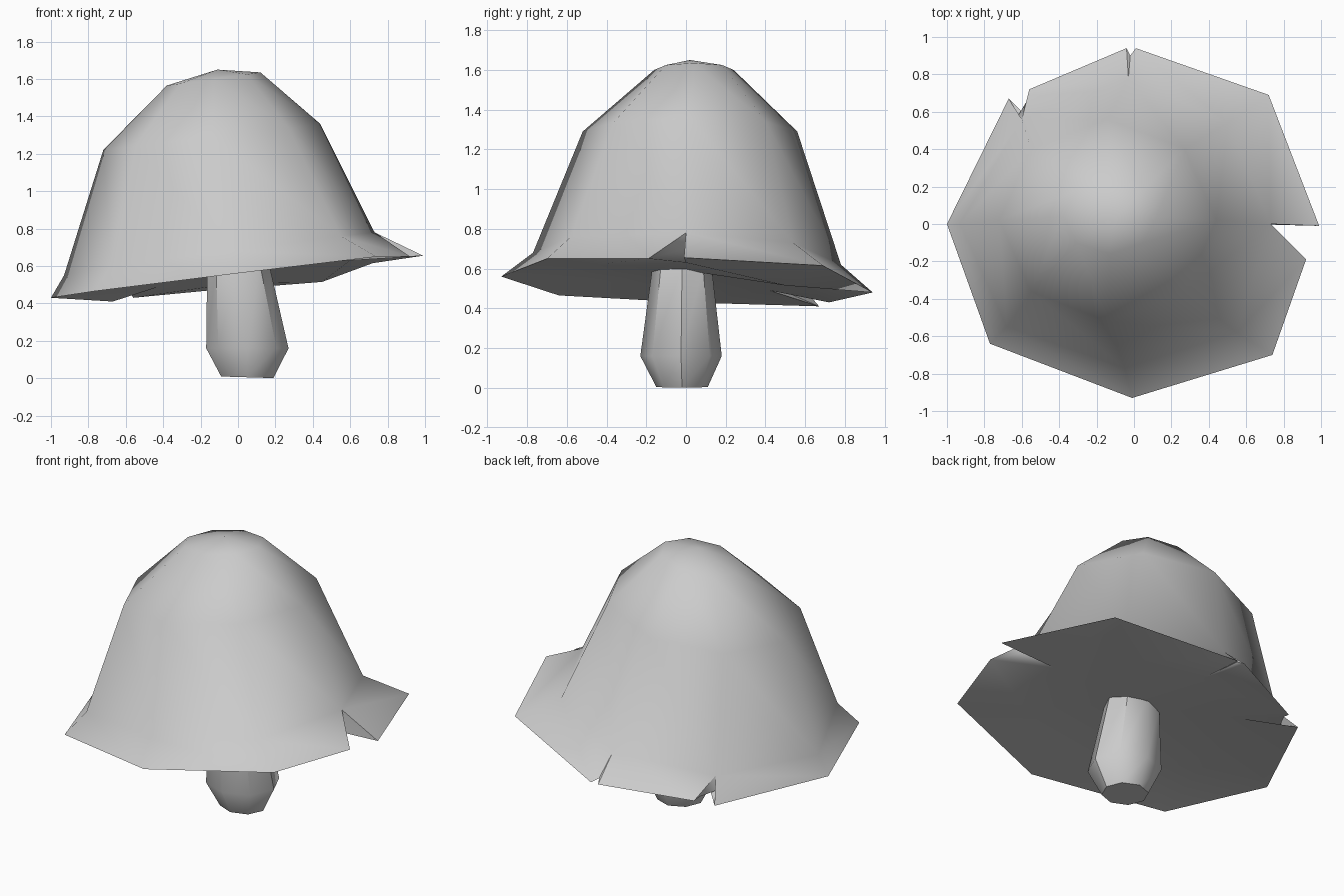
import bpy
import math

if "Cube" in bpy.data.objects:
    bpy.data.objects.remove(bpy.data.objects["Cube"])


def build(name, verts, faces, angle):
    mesh = bpy.data.meshes.new(name)
    mesh.from_pydata(verts, [], faces)
    obj = bpy.data.objects.new(name, mesh)
    bpy.context.collection.objects.link(obj)
    bpy.ops.object.select_all(action='DESELECT')
    obj.select_set(True)
    bpy.context.view_layer.objects.active = obj
    bpy.ops.object.mode_set(mode='EDIT')
    bpy.ops.mesh.select_all(action='SELECT')
    bpy.ops.mesh.normals_make_consistent(inside=False)
    bpy.ops.object.mode_set(mode='OBJECT')
    bpy.ops.object.shade_smooth_by_angle(angle=math.radians(angle))
    return obj


def ring(cx, cy, cz, rx, ry, tilt=0.0, turn=0.0):
    # eight-sided ellipse whose height rises along x by the tilt
    pts = []
    for i in range(8):
        a = math.radians(45 * i + turn)
        x, y = rx * math.cos(a), ry * math.sin(a)
        pts.append((cx + x, cy + y, cz + tilt * x))
    return pts


def loft(a, b):
    return [(a + i, a + (i + 1) % 8, b + (i + 1) % 8, b + i) for i in range(8)]


# Cap: domed rings, knee ring, torn rim and shallow underside
apex = (-0.11, 0.02, 1.65)
top = ring(-0.13, 0.04, 1.60, 0.25, 0.20, 0.14)
shoulder = ring(-0.14, 0.02, 1.29, 0.58, 0.54, 0.12)
knee = [(0.73, 0, 0.78), (0.50, 0.54, 0.73), (-0.03, 0.78, 0.62),
        (-0.60, 0.56, 0.54), (-0.93, 0, 0.55), (-0.68, -0.55, 0.60),
        (-0.05, -0.77, 0.68), (0.55, -0.58, 0.76)]
under = [(0.60, 0, 0.63), (0.45, 0.50, 0.515), (0, 0.60, 0.51),
         (-0.42, 0.42, 0.49), (-0.60, 0, 0.50), (-0.45, -0.42, 0.54),
         (0, -0.60, 0.58), (0.45, -0.45, 0.62)]
# each rim point is (sector, position); inward points form the tears
rim = [(0, (0.73, 0, 0.70)), (0, (0.99, -0.01, 0.655)), (1, (0.72, 0.69, 0.615)),
       (2, (0.01, 0.94, 0.48)), (2, (-0.02, 0.90, 0.50)), (2, (-0.04, 0.94, 0.48)),
       (3, (-0.56, 0.72, 0.43)), (3, (-0.565, 0.67, 0.44)), (3, (-0.65, 0.53, 0.47)),
       (3, (-0.67, 0.67, 0.41)), (4, (-1.0, 0, 0.43)), (5, (-0.77, -0.64, 0.465)),
       (6, (-0.01, -0.93, 0.56)), (7, (0.74, -0.70, 0.65)), (0, (0.92, -0.19, 0.65))]
verts = top + shoulder + knee + under + [p for _, p in rim]
verts += [apex, (0.05, 0, 0.59)]
n = len(rim)
tip, middle = 32 + n, 33 + n
faces = loft(0, 8) + loft(8, 16)
for i in range(8):
    faces.append((i, (i + 1) % 8, tip))
    faces.append((24 + i, 24 + (i + 1) % 8, middle))
for i in range(n):
    j = (i + 1) % n
    a, b = rim[i][0], rim[j][0]
    for start in (16, 24):
        if a == b:
            faces.append((start + a, 32 + i, 32 + j))
        else:
            faces.append((start + a, 32 + i, 32 + j, start + b))
build("mushroom_cap", verts, faces, 50)

# Stem: bulging eight-sided column
stem = (ring(0.05, -0.02, 0.005, 0.14, 0.13, -0.03) + ring(0.05, -0.025, 0.16, 0.22, 0.205)
        + ring(0.0, -0.02, 0.60, 0.165, 0.15, 0.1))
faces = loft(0, 8) + loft(8, 16) + [tuple(range(8)), tuple(range(16, 24))]
build("mushroom_stem", stem, faces, 42)
